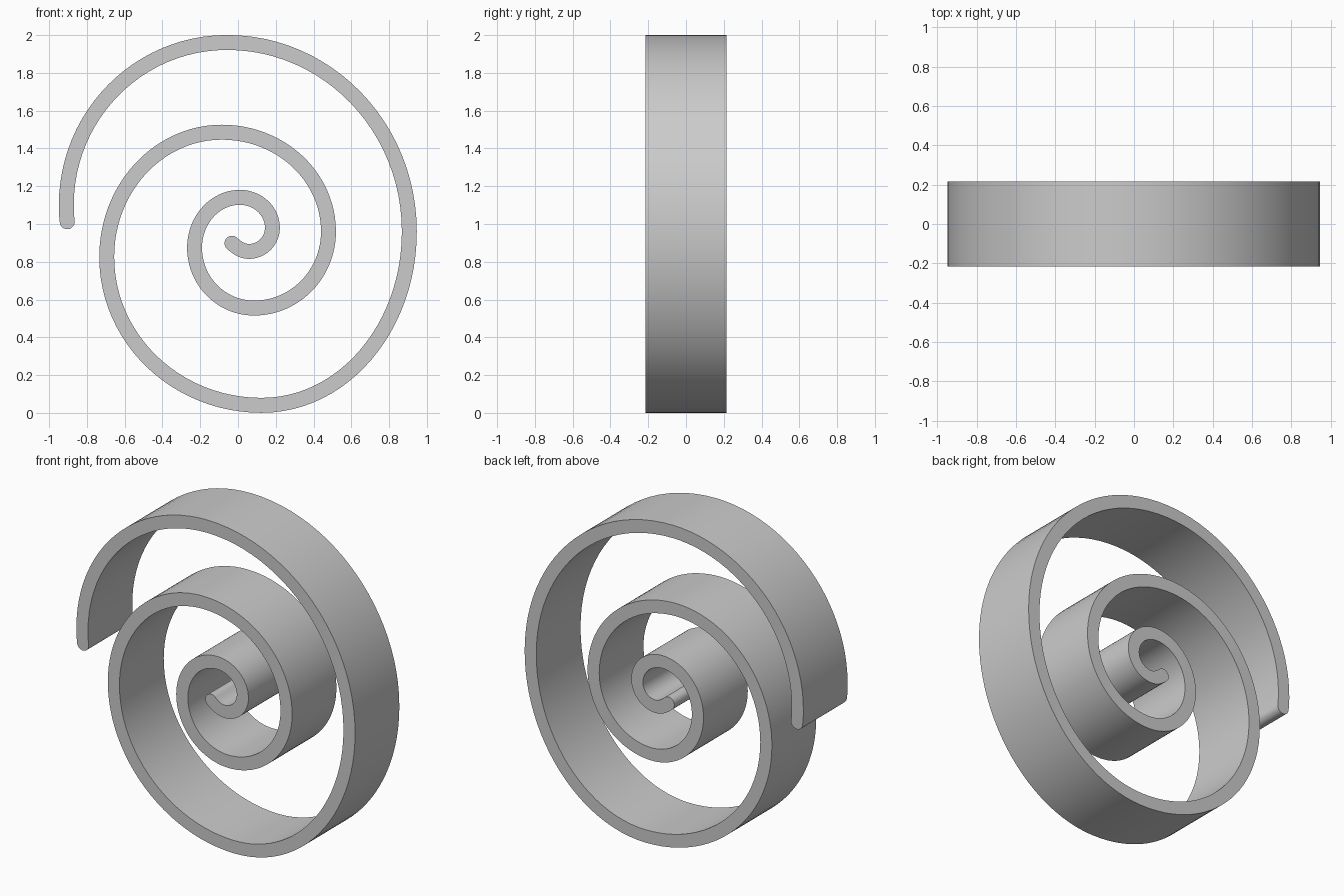
import bpy, bmesh, math
from mathutils import Vector

if "Cube" in bpy.data.objects:
    bpy.data.objects.remove(bpy.data.objects["Cube"])

HALF_T, HALF_W, K = 0.0395, 0.215, 0.5523
STEPS, CAP = 24, 10

# spiral centreline (x, z) at its extremes, alternating bottom/right/top/left
knots = [Vector(p) for p in [
    (0.058, 0.855), (0.182, 0.98), (0.01, 1.141), (-0.23, 0.874),
    (0.085, 0.555), (0.479, 0.96), (-0.085, 1.486), (-0.695, 0.826),
    (0.125, 0.04), (0.907, 0.96), (-0.058, 1.961), (-0.909, 1.10)]]


def bezier(a, b, c, d, n=STEPS):
    """Points and unit tangents along one cubic segment, without the last."""
    out = []
    for i in range(n):
        t = i / n
        s = 1 - t
        p = a*s**3 + b*3*s*s*t + c*3*s*t*t + d*t**3
        v = (b-a)*s*s + (c-b)*2*s*t + (d-c)*t*t
        out.append((p, v.normalized()))
    return out


# inner curl, quarter turns, short outer tail
start = Vector((-0.032, 0.898))
path = bezier(start, start + Vector((0.026, -0.024)),
              knots[0] - Vector((0.035, 0)), knots[0], 10)
for i, (a, d) in enumerate(zip(knots, knots[1:])):
    dx, dz = Vector((d.x - a.x, 0)), Vector((0, d.y - a.y))
    h1, h2 = (dx, dz) if i % 2 == 0 else (dz, dx)
    path += bezier(a, a + h1*K, d - h2*K, d)
tail = Vector((-0.904, 1.012))
path += bezier(knots[-1], knots[-1] - Vector((0, 0.03)),
               tail + Vector((-0.004, 0.03)), tail, 4)
path.append((tail, Vector((0.13, -0.99)).normalized()))

# cross pairs: left and right edge points, narrowing into round caps
pairs = []


def add_pair(p, t, half):
    n = Vector((-t.y, t.x)) * half
    pairs.append((p + n, p - n))


for i in range(CAP):
    ang = math.pi/2 * (0.04 + 0.96 * i / CAP)
    p, t = path[0]
    add_pair(p - t*HALF_T*math.cos(ang), t, HALF_T*math.sin(ang))
for p, t in path:
    add_pair(p, t, HALF_T)
for i in reversed(range(CAP)):
    ang = math.pi/2 * (0.04 + 0.96 * i / CAP)
    p, t = path[-1]
    add_pair(p + t*HALF_T*math.cos(ang), t, HALF_T*math.sin(ang))

# flat strip, extruded to the band width
bm = bmesh.new()
rows = [[bm.verts.new((q.x, -HALF_W, q.y)) for q in pr] for pr in pairs]
for a, b in zip(rows, rows[1:]):
    bm.faces.new((a[0], a[1], b[1], b[0]))
ext = bmesh.ops.extrude_face_region(bm, geom=bm.faces[:], use_keep_orig=True)
for v in [g for g in ext["geom"] if isinstance(g, bmesh.types.BMVert)]:
    v.co.y = HALF_W
bmesh.ops.recalc_face_normals(bm, faces=bm.faces[:])

mesh = bpy.data.meshes.new("spiral_band")
bm.to_mesh(mesh)
bm.free()
obj = bpy.data.objects.new("spiral_band", mesh)
bpy.context.collection.objects.link(obj)
bpy.context.view_layer.objects.active = obj
obj.select_set(True)
bpy.ops.object.shade_smooth_by_angle(angle=math.radians(30))
